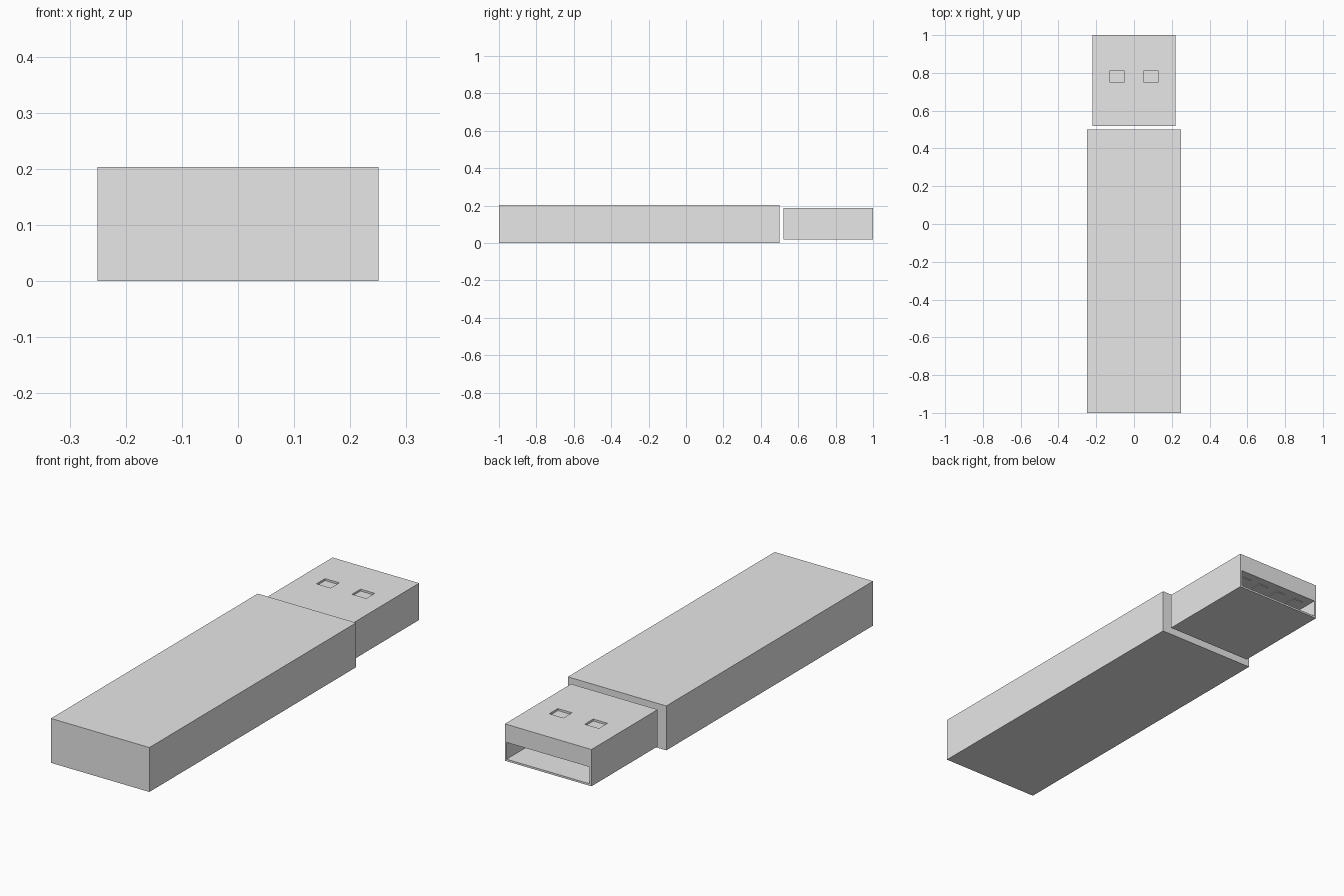
import bpy

default = bpy.data.objects.get("Cube")
if default:
    bpy.data.objects.remove(default, do_unlink=True)

# Single flat colour
GREY = (0.8, 0.8, 0.8, 1.0)
grey = bpy.data.materials.new("light_grey")
grey.use_nodes = True
grey.diffuse_color = GREY
for node in grey.node_tree.nodes:
    if node.type == "BSDF_PRINCIPLED":
        node.inputs["Base Color"].default_value = GREY


def box(name, x, y, z):
    """Box spanning the given (low, high) range on each axis."""
    spans = (x, y, z)
    bpy.ops.mesh.primitive_cube_add(size=1, location=[(a + b) / 2 for a, b in spans])
    obj = bpy.context.object
    obj.name = obj.data.name = name
    obj.scale = [b - a for a, b in spans]
    bpy.ops.object.transform_apply(location=False, rotation=False, scale=True)
    obj.data.materials.append(grey)
    return obj


def cut(target, cutter):
    """Subtract the cutter from the target, then discard it."""
    cutter.hide_render = True
    mod = target.modifiers.new("cut", "BOOLEAN")
    mod.operation = "DIFFERENCE"
    mod.solver = "EXACT"
    mod.object = cutter
    bpy.context.view_layer.objects.active = target
    bpy.ops.object.modifier_apply(modifier=mod.name)
    bpy.data.objects.remove(cutter, do_unlink=True)


# Main dimensions
WALL = 0.009
HALF = 0.22
BACK, TIP = 0.52, 1.0
LOW, HIGH = 0.018, 0.187
TONGUE = 0.104

# Plastic body
box("body", (-0.25, 0.25), (-1, 0.5), (0, 0.204))

# Hollow metal connector, open at the tip
shell = box("connector_shell", (-HALF, HALF), (BACK, TIP), (LOW, HIGH))
inner = HALF - WALL
cut(shell, box("cavity_cutter", (-inner, inner), (BACK + WALL, TIP + 0.1),
               (LOW + WALL, HIGH - WALL)))

# Two latch windows through the top wall
for side in (-1, 1):
    x = side * 0.09
    cut(shell, box("window_cutter", (x - 0.036, x + 0.036), (0.75, 0.812),
                   (HIGH - WALL - 0.005, HIGH + 0.05)))

# Tongue filling the upper half of the connector
box("tongue", (-inner, inner), (BACK + WALL, TIP), (TONGUE, HIGH - WALL))

# Contact strips under the tongue
for i in range(4):
    x = (i - 1.5) * 0.1
    box(f"contact_{i + 1}", (x - 0.025, x + 0.025), (0.62, 0.96),
        (TONGUE - 0.003, TONGUE + 0.002))
